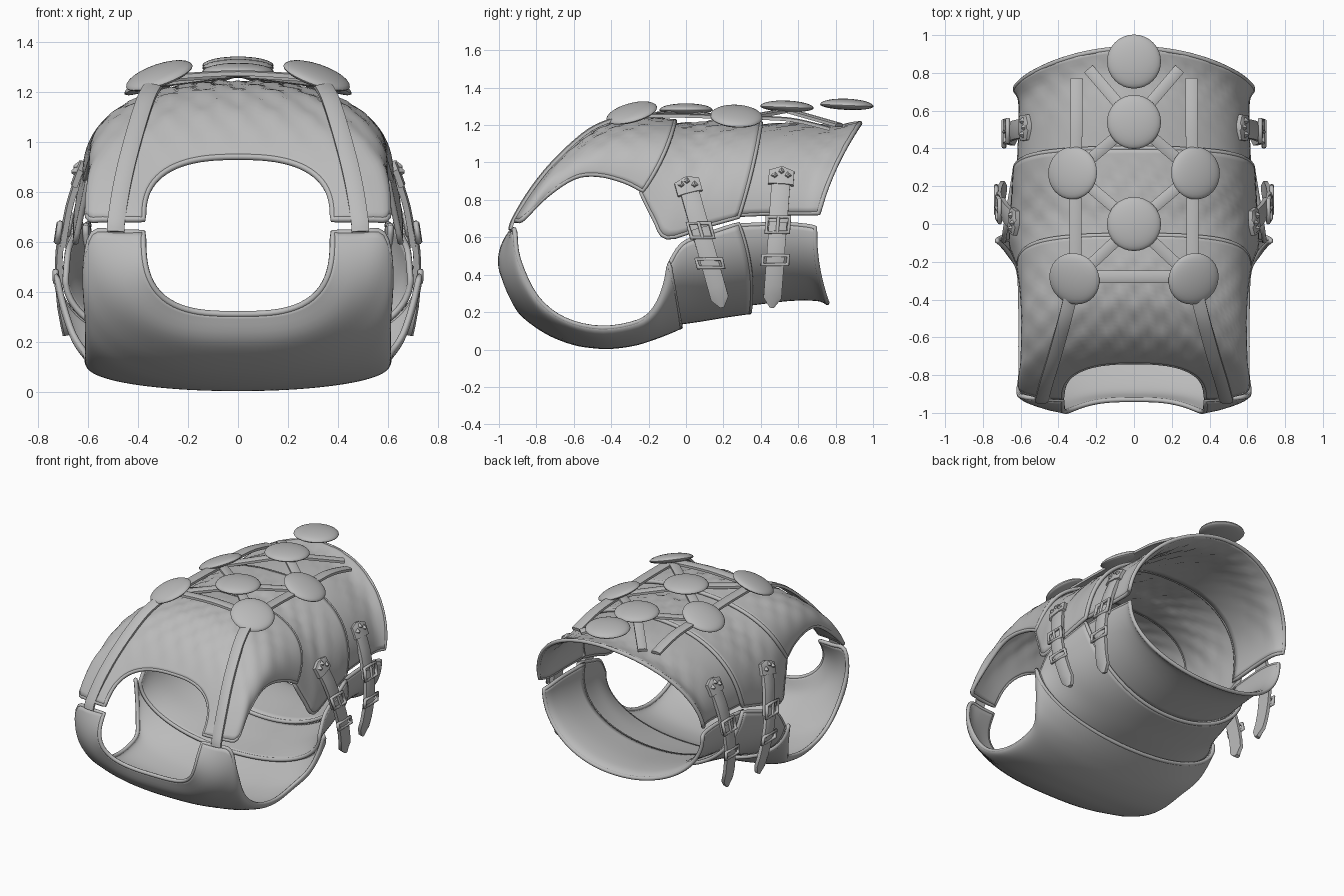
import bpy, bmesh, math
from mathutils import Vector, Euler

if "Cube" in bpy.data.objects:
    bpy.data.objects.remove(bpy.data.objects["Cube"])

grey = bpy.data.materials.new("plain grey")
grey.use_nodes = True
grey.diffuse_color = (0.5, 0.5, 0.5, 1)
grey.node_tree.nodes["Principled BSDF"].inputs["Base Color"].default_value = (0.5, 0.5, 0.5, 1)


def finish(ob, angle=50):
    ob.data.materials.append(grey)
    bpy.context.view_layer.objects.active = ob
    bpy.ops.object.select_all(action='DESELECT')
    ob.select_set(True)
    if ob.type == 'MESH':
        bpy.ops.object.shade_smooth_by_angle(angle=math.radians(angle))
    return ob


def mesh_object(name, bm):
    bmesh.ops.recalc_face_normals(bm, faces=bm.faces)
    me = bpy.data.meshes.new(name)
    bm.to_mesh(me)
    bm.free()
    ob = bpy.data.objects.new(name, me)
    bpy.context.collection.objects.link(ob)
    return ob


def smooth_path(rows, steps):
    """Catmull-Rom resampling of a list of number tuples."""
    out = []
    for i in range(len(rows) - 1):
        a, b = rows[max(i - 1, 0)], rows[i]
        c, d = rows[i + 1], rows[min(i + 2, len(rows) - 1)]
        for k in range(steps):
            t = k / steps
            out.append([0.5 * (2 * q + (r - p) * t + (2 * p - 5 * q + 4 * r - s) * t * t
                               + (3 * q - p - 3 * r + s) * t ** 3)
                        for p, q, r, s in zip(a, b, c, d)])
    return out + [list(rows[-1])]


def tube(name, points, radius, cyclic=True):
    cu = bpy.data.curves.new(name, 'CURVE')
    cu.dimensions = '3D'
    cu.bevel_depth = radius
    cu.bevel_resolution = 2
    sp = cu.splines.new('POLY')
    sp.points.add(len(points) - 1)
    for p, co in zip(sp.points, points):
        p.co = (*co, 1)
    sp.use_cyclic_u = cyclic
    sp.use_smooth = True
    ob = bpy.data.objects.new(name, cu)
    bpy.context.collection.objects.link(ob)
    return finish(ob)


def plate(name, rows, bumps=0.0, cols=48):
    """Arched plate. Row: half width, edge y, edge z, crown y, crown z, roundness, bulge."""
    bm = bmesh.new()
    grid = []
    path = smooth_path(rows, 4)
    for i, (hw, yb, zb, yt, zt, n, bulge) in enumerate(path):
        fade = bumps * min(1, 1.5 * math.sin(math.pi * i / (len(path) - 1)))
        line = []
        for j in range(cols + 1):
            a = math.pi * j / cols
            c, s = math.cos(a), math.sin(a)
            r = (abs(c) ** n + abs(s) ** n) ** (-1 / n)
            x, h = hw * c * r, s * r
            y = yb + (yt - yb) * h - bulge * 4 * h * (1 - h)
            z = zb + (zt - zb) * h
            d = fade * h * math.cos(x * 45) * math.cos(y * 42)
            line.append(bm.verts.new((x + d * c, y, z + d * s)))
        grid.append(line)
    for p, q in zip(grid, grid[1:]):
        for j in range(cols):
            bm.faces.new((p[j], p[j + 1], q[j + 1], q[j]))
    border = grid[0] + [g[-1] for g in grid[1:-1]] + grid[-1][::-1] + [g[0] for g in grid[-2:0:-1]]
    points = [v.co.copy() for v in border]
    ob = finish(mesh_object(name, bm))
    mod = ob.modifiers.new("thickness", 'SOLIDIFY')
    mod.thickness = 0.022
    mod.offset = 0
    tube(name + "_rolled_rim", points, 0.013)


def strap(name, points, across, width=0.06, thick=0.022, pointed=False, steps=5):
    """Flat band with a slightly domed face, following a path."""
    path = [Vector(p) for p in smooth_path(points, steps)]
    bm = bmesh.new()
    rings = []
    for i, p in enumerate(path):
        tan = (path[min(i + 1, len(path) - 1)] - path[max(i - 1, 0)]).normalized()
        side = Vector(across)
        side = (side - tan * side.dot(tan)).normalized()
        up = side.cross(tan)
        if up.dot(Vector((p.x, 0, 1.0))) < 0:
            up = -up
        w = width / 2 * (0.25 if pointed and i == len(path) - 1 else 1)
        prof = ((-1, -.5), (-1, .25), (-.5, .5), (.5, .5), (1, .25), (1, -.5))
        rings.append([bm.verts.new(p + side * w * u + up * thick * v) for u, v in prof])
    for a, b in zip(rings, rings[1:]):
        for k in range(6):
            bm.faces.new((a[k], a[(k + 1) % 6], b[(k + 1) % 6], b[k]))
    bm.faces.new(rings[0])
    bm.faces.new(rings[-1][::-1])
    finish(mesh_object(name, bm), 40)


def disc(name, x, y, z, r, tilt_x=0, tilt_y=0):
    """Shallow domed boss."""
    bm = bmesh.new()
    bmesh.ops.create_uvsphere(bm, u_segments=32, v_segments=16, radius=1)
    for v in bm.verts:
        v.co = (v.co.x * r, v.co.y * r, v.co.z * (0.036 if v.co.z > 0 else 0.024))
    ob = finish(mesh_object(name, bm))
    ob.location = (x, y, z)
    ob.rotation_euler = Euler((tilt_x, tilt_y, 0))


# Back plates, front to rear
plate("shoulder_plate", [
    (.38, -.92, .69, -.73, .94, 2.6, 0), (.46, -.915, .69, -.66, 1.03, 2.5, .01),
    (.54, -.90, .69, -.58, 1.11, 2.4, .02), (.60, -.87, .70, -.50, 1.16, 2.4, .03),
    (.59, -.75, .82, -.42, 1.20, 2.3, .02), (.585, -.60, .92, -.33, 1.22, 2.2, .01),
    (.585, -.47, .935, -.25, 1.23, 2.2, 0), (.595, -.33, .90, -.17, 1.23, 2.3, -.01),
    (.61, -.23, .85, -.06, 1.22, 2.5, -.02)], 0.01)
plate("middle_back_plate", [
    (.60, -.24, .84, -.10, 1.20, 2.4, -.02), (.63, -.17, .70, .05, 1.20, 2.4, -.02),
    (.65, -.10, .60, .13, 1.21, 2.4, -.02), (.64, .10, .66, .25, 1.21, 2.4, -.01),
    (.63, .28, .71, .40, 1.21, 2.4, -.01)], 0.01)
plate("rear_back_plate", [
    (.61, .25, .72, .36, 1.19, 2.3, -.01), (.60, .50, .73, .60, 1.20, 2.1, 0),
    (.60, .65, .73, .80, 1.19, 2, .02), (.63, .71, .73, .93, 1.21, 2, .025)], 0.008)

# Chest and belly plates, front to rear
plate("chest_plate", [
    (.38, -.93, .635, -.93, .31, 3, .063), (.48, -.925, .635, -.90, .22, 2.8, .058),
    (.58, -.915, .63, -.83, .15, 2.6, .05), (.61, -.895, .48, -.72, .08, 2.4, .04),
    (.60, -.80, .28, -.60, .035, 2.2, .03), (.60, -.65, .16, -.50, .018, 2.1, 0),
    (.60, -.45, .115, -.40, .014, 2.1, 0), (.61, -.25, .15, -.28, .03, 2.1, 0),
    (.66, -.16, .23, -.18, .06, 2.1, 0), (.70, -.11, .35, -.10, .09, 2.1, 0),
    (.725, -.09, .46, -.03, .12, 2.1, 0)])
plate("middle_belly_plate", [
    (.69, -.09, .45, -.06, .14, 2.1, 0), (.68, -.02, .56, .08, .16, 2.1, 0),
    (.66, .10, .61, .20, .18, 2.1, -.02), (.63, .28, .67, .34, .20, 2.1, -.03)])
plate("rear_belly_plate", [
    (.61, .25, .66, .30, .24, 2.1, -.03), (.60, .50, .67, .55, .27, 2.1, 0),
    (.60, .64, .66, .70, .27, 2.1, .02), (.61, .69, .65, .755, .25, 2.1, .02)])

# Bosses along the spine and on both flanks
disc("rear_boss", 0, .86, 1.305, .143, -.04)
disc("upper_spine_boss", 0, .54, 1.295, .143, -.04)
disc("lower_spine_boss", 0, 0, 1.28, .143)

for side, s in (("left", 1), ("right", -1)):
    disc(side + "_front_boss", s * .315, -.29, 1.262, .14, .25, s * .33)
    disc(side + "_flank_boss", s * .325, .27, 1.245, .14, -.05, s * .4)

    # Harness straps over the back
    strap(side + "_long_strap", [(s * .31, -.25, 1.25), (s * .31, 0, 1.25), (s * .31, .27, 1.24),
                                 (s * .305, .55, 1.23), (s * .305, .77, 1.18)], (1, 0, 0), .065)
    for label, a, b in (("front", (0, 0, 1.27), (.31, -.29, 1.25)),
                        ("middle", (0, 0, 1.27), (.32, .27, 1.23)),
                        ("upper", (0, .54, 1.28), (.32, .27, 1.23)),
                        ("rear", (0, .54, 1.28), (.24, .82, 1.2))):
        strap(f"{side}_{label}_diagonal_strap", [(s * a[0], *a[1:]), (s * b[0], *b[1:])],
              (b[1] - a[1], -s * b[0], 0), .06)
    strap(side + "_chest_strap", [(s * .33, -.36, 1.24), (s * .37, -.52, 1.17), (s * .42, -.70, 1.01),
                                  (s * .46, -.83, .85), (s * .485, -.92, .70),
                                  (s * .49, -.94, .64)], (1, 0, 0), .07)

    # Buckled flank straps: leather band, studs, buckle, keeper
    for label, y0, y1, xs, zt in (("front", .01, .19, (.63, .705, .68), .88),
                                  ("rear", .51, .46, (.57, .665, .625), .93)):
        def at(t, lift=0, shift=0):
            """Point on the band, t from 0 at its top to 1 at its tip."""
            bow = (xs[0] * (1 - t) * (1 - 2 * t) + 4 * xs[1] * t * (1 - t) + xs[2] * t * (2 * t - 1))
            return Vector((s * (bow + lift), y0 + (y1 - y0) * t + shift, zt + (.24 - zt) * t))
        strap(f"{side}_{label}_upper_band", [at(t) for t in (-.02, .12, .25, .45)],
              (0, 1, 0), .1, .03)
        strap(f"{side}_{label}_lower_band", [at(t, .01) for t in (.36, .5, .65, .85, 1.02)],
              (0, 1, 0), .096, .03, True, 2)
        strap(f"{side}_{label}_band_end", [at(.07, .006), at(0, .006), at(-.06, .006)],
              (0, 1, 0), .135, .03, True, 2)
        for name, lo, hi, w in (("buckle", .32, .44, .06), ("keeper", .62, .69, .068)):
            tube(f"{side}_{label}_{name}",
                 [at(lo, .022, -w), at(lo, .022, w), at(hi, .022, w), at(hi, .022, -w)], .012)
        tube(f"{side}_{label}_buckle_pin", [at(.32, .028), at(.44, .028)], .009, False)
        for k, (t, shift) in enumerate(((.0, -.035), (.0, .035), (-.03, 0))):
            bm = bmesh.new()
            bmesh.ops.create_cone(bm, cap_ends=True, segments=4, radius1=.022, radius2=.006, depth=.02)
            stud = finish(mesh_object(f"{side}_{label}_stud_{k + 1}", bm), 30)
            stud.location = at(t, .026, shift)
            stud.rotation_euler = (0, s * math.pi / 2, 0)

# Cross strap between the front bosses
strap("cross_strap", [(-.28, -.28, 1.26), (0, -.28, 1.275), (.28, -.28, 1.26)], (0, 1, 0), .065)
